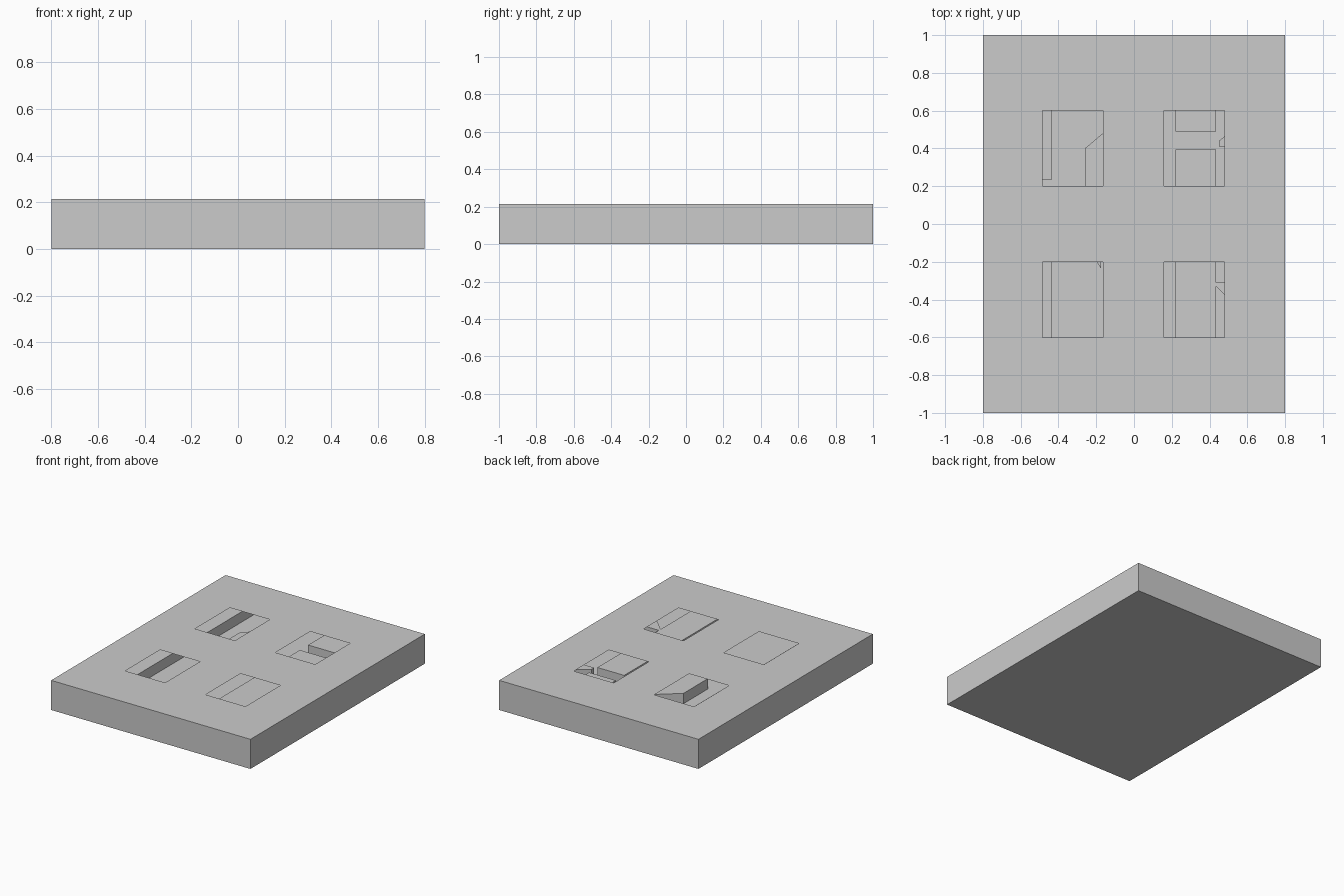
import bpy, bmesh

if "Cube" in bpy.data.objects:
    bpy.data.objects.remove(bpy.data.objects["Cube"])

TOP, FLOOR, BLOCK = 0.215, 0.10, 0.175


def finish(name, bm):
    mesh = bpy.data.meshes.new(name)
    bm.to_mesh(mesh)
    bm.free()
    obj = bpy.data.objects.new(name, mesh)
    bpy.context.collection.objects.link(obj)
    return obj


def prism(name, points, z0, z1):
    bm = bmesh.new()
    base = bm.faces.new([bm.verts.new((x, y, z0)) for x, y in points])
    ext = bmesh.ops.extrude_face_region(bm, geom=[base], use_keep_orig=True)
    verts = [v for v in ext["geom"] if isinstance(v, bmesh.types.BMVert)]
    bmesh.ops.translate(bm, verts=verts, vec=(0, 0, z1 - z0))
    bmesh.ops.recalc_face_normals(bm, faces=bm.faces)
    return finish(name, bm)


def rect(x0, x1, y0, y1):
    return [(x0, y0), (x1, y0), (x1, y1), (x0, y1)]


# Thin lid with four window openings
xs = [-0.8, -0.485, -0.165, 0.16, 0.48, 0.8]
ys = [-1, -0.6, -0.2, 0.2, 0.6, 1]
bm = bmesh.new()
grid = [[bm.verts.new((x, y, TOP)) for y in ys] for x in xs]
for i in range(5):
    for j in range(5):
        if i in (1, 3) and j in (1, 3):
            continue
        bm.faces.new((grid[i][j], grid[i + 1][j], grid[i + 1][j + 1], grid[i][j + 1]))
# Outer walls pulled down from the lid's outer rim
rim = [e for e in bm.edges if e.is_boundary and
       all(abs(abs(v.co.x) - 0.8) < 1e-5 for v in e.verts) or
       all(abs(abs(v.co.y) - 1) < 1e-5 for v in e.verts)]
ext = bmesh.ops.extrude_edge_only(bm, edges=rim)
for g in ext["geom"]:
    if isinstance(g, bmesh.types.BMVert):
        g.co.z = 0
bmesh.ops.recalc_face_normals(bm, faces=bm.faces)
# Normals of the open shell face outward
if sum(f.normal.z for f in bm.faces) < 0:
    bmesh.ops.reverse_faces(bm, faces=bm.faces)
finish("case_shell", bm)

# Solid base forming the underside and the inner floor
prism("base", rect(-0.8, 0.8, -1, 1), 0, FLOOR)

# Raised inner blocks seen through the windows
blocks = {
    "left_front_block": rect(-0.76, -0.435, -0.95, 0.1),
    "left_back_block": rect(-0.76, -0.435, 0.235, 0.95),
    "right_front_ridge": rect(0.22, 0.435, -0.95, 0.395),
    "right_back_ridge": rect(0.22, 0.435, 0.49, 0.95),
    "angled_block": [(-0.26, 0.12), (-0.1, 0.12), (-0.1, 0.535), (-0.26, 0.4)],
    "pointed_block": [(-0.2, -0.195), (-0.175, -0.235), (-0.175, -0.1), (-0.2, -0.1)],
    "side_spur": [(0.435, -0.33), (0.6, -0.495), (0.6, -0.31), (0.435, -0.31)],
    "side_post": [(0.45, 0.41), (0.56, 0.41), (0.56, 0.53), (0.45, 0.44)],
}
for name, pts in blocks.items():
    prism(name, pts, FLOOR, BLOCK)
